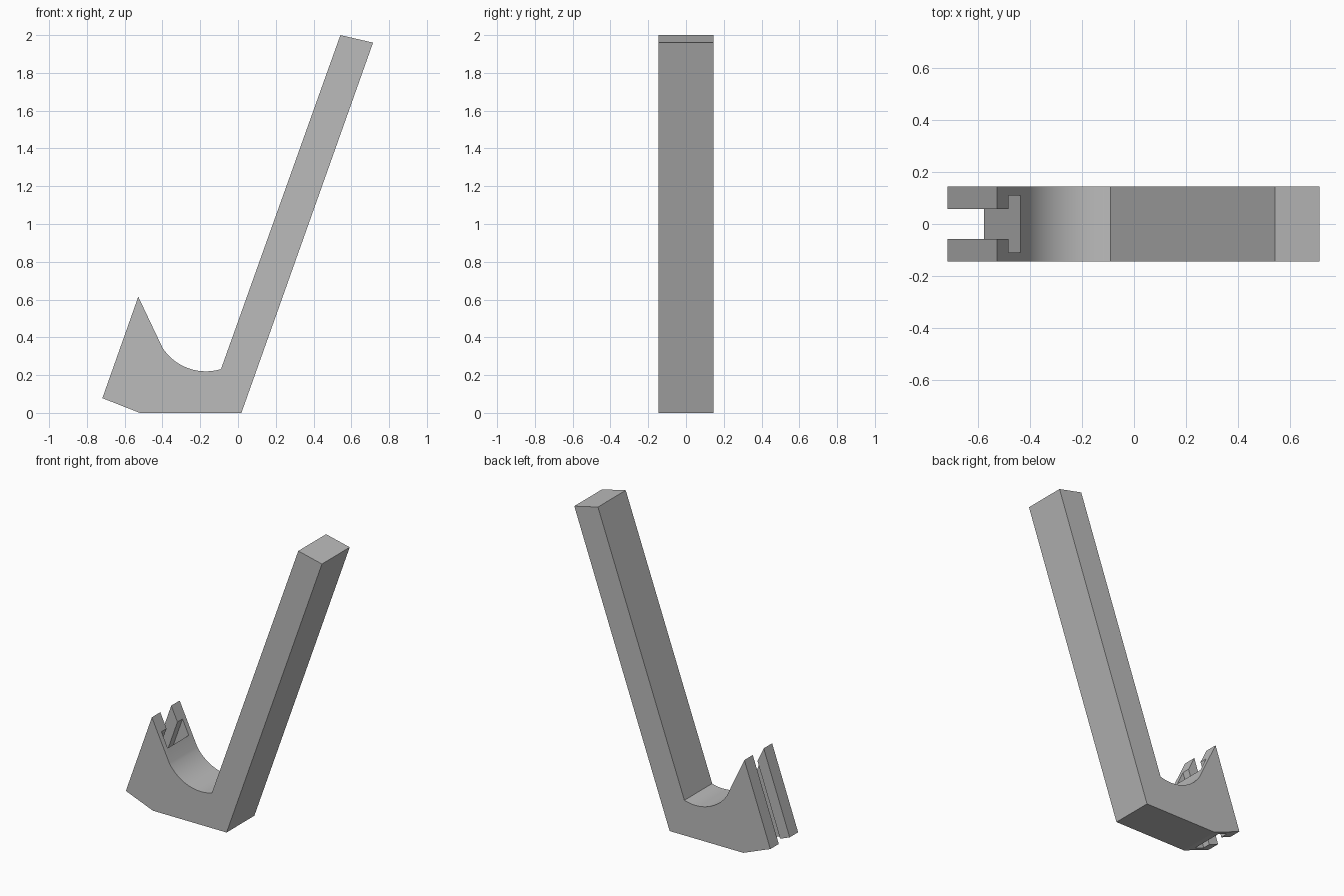
import bpy, bmesh, math
from mathutils import Vector

cube = bpy.data.objects.get("Cube")
if cube:
    bpy.data.objects.remove(cube, do_unlink=True)

HALF_WIDTH = 0.145

grey = bpy.data.materials.new("plain_grey")
grey.use_nodes = True
colour = (0.5, 0.5, 0.5, 1)
grey.diffuse_color = colour
grey.node_tree.nodes["Principled BSDF"].inputs["Base Color"].default_value = colour


def prism(name, points, sweep):
    """Closed solid: a flat outline swept along a vector."""
    bm = bmesh.new()
    outline = bm.faces.new([bm.verts.new(p) for p in points])
    swept = bmesh.ops.extrude_face_region(bm, geom=[outline])["geom"]
    bmesh.ops.translate(bm, vec=sweep,
                        verts=[g for g in swept if isinstance(g, bmesh.types.BMVert)])
    bmesh.ops.recalc_face_normals(bm, faces=bm.faces)
    mesh = bpy.data.meshes.new(name)
    bm.to_mesh(mesh)
    bm.free()
    mesh.materials.append(grey)
    obj = bpy.data.objects.new(name, mesh)
    bpy.context.collection.objects.link(obj)
    return obj


# Hook: side outline with a round cradle between the lip and the long arm
heel, lip_tip = (-0.718, 0.078), (-0.528, 0.615)
profile = [heel, (-0.52, 0.0), (0.018, 0.0), (0.715, 1.96), (0.542, 2.0)]
radius, steps = 0.274, 24
start, end = math.radians(287), math.radians(213)
for i in range(steps + 1):
    a = start + (end - start) * i / steps
    profile.append((-0.17 + radius * math.cos(a), 0.22 + radius + radius * math.sin(a)))
profile.append(lip_tip)
hook = prism("hook_body", [(x, -HALF_WIDTH, z) for x, z in profile],
             Vector((0, 2 * HALF_WIDTH, 0)))

# T-shaped slot running the whole length of the slanted outer face
base = Vector((heel[0], 0, heel[1]))
along = (Vector((lip_tip[0], 0, lip_tip[1])) - base).normalized()
inward = Vector((along.z, 0, -along.x))
half_tee = [(-0.1, 0.057), (0.075, 0.057), (0.075, 0.11), (0.15, 0.11)]
tee = half_tee + [(d, -y) for d, y in reversed(half_tee)]
cutter = prism("slot_cutter",
               [base - along * 0.2 + inward * d + Vector((0, y, 0)) for d, y in tee],
               along * 1.0)
cutter.hide_render = True

slot = hook.modifiers.new("slot", 'BOOLEAN')
slot.operation = 'DIFFERENCE'
slot.solver = 'EXACT'
slot.object = cutter

# Bake the slot, drop the cutter, then smooth only the cradle
bpy.ops.object.select_all(action='DESELECT')
bpy.context.view_layer.objects.active = hook
hook.select_set(True)
bpy.ops.object.modifier_apply(modifier=slot.name)
bpy.data.objects.remove(cutter, do_unlink=True)
bpy.ops.object.shade_smooth_by_angle(angle=math.radians(15))
